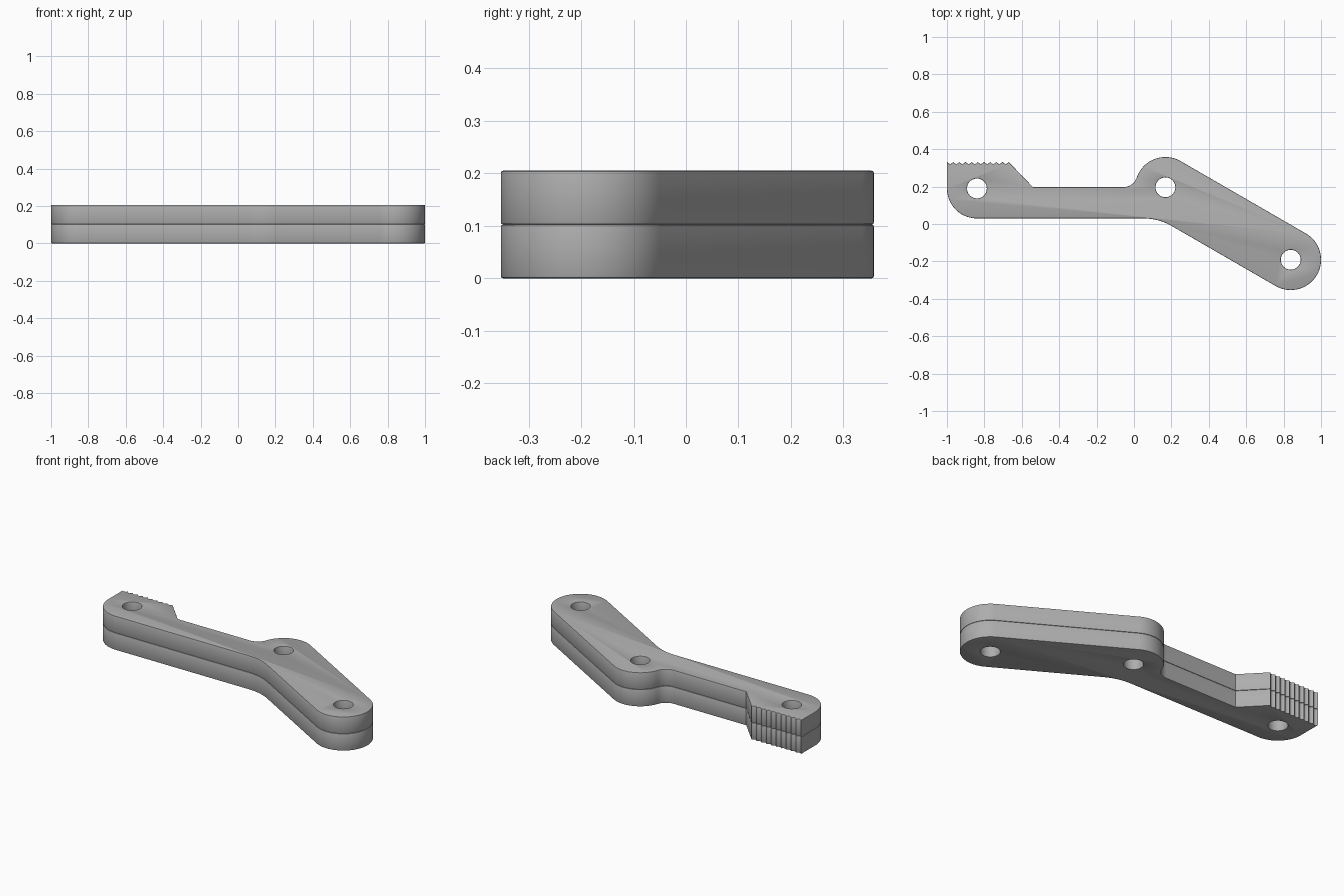
import bpy, bmesh
from math import sin, cos, pi, radians, atan2, hypot, sqrt

cube = bpy.data.objects.get("Cube")
if cube:
    bpy.data.objects.remove(cube)

GREY = (0.42, 0.42, 0.42, 1)
mat = bpy.data.materials.new("plain grey")
mat.use_nodes = True
mat.diffuse_color = GREY
mat.node_tree.nodes["Principled BSDF"].inputs["Base Color"].default_value = GREY

# Main dimensions
PIVOT, TIP, HEEL = (0.168, 0.196), (0.838, -0.191), (-0.84, 0.19)
R = 0.162                  # rounded end radius
HOLE = 0.053
ARM_LOW, ARM_TOP = 0.03, 0.197
PLATE, EDGE = 0.1025, 0.004


def arc(c, r, a0, a1, n=24):
    """Points on an arc, angles in degrees."""
    angles = [radians(a0 + (a1 - a0) * i / n) for i in range(n + 1)]
    return [(c[0] + r * cos(a), c[1] + r * sin(a)) for a in angles]


def outline():
    """Lever outline, counter-clockwise from the heel."""
    pts = arc(HEEL, HEEL[1] - ARM_LOW, 180, 270)
    # lower bend into the sloping arm
    slope_x = PIVOT[0] - R / 2
    slope_y = PIVOT[1] - R * cos(radians(30))
    corner_x = slope_x + (slope_y - ARM_LOW) / math_tan30
    bend = 0.3
    pts += arc((corner_x - bend * (2 - sqrt(3)), ARM_LOW - bend), bend, 90, 60, 8)
    # rounded tip and pivot boss
    pts += arc(TIP, R, -120, 60, 40)
    fillet = 0.077
    dx = sqrt((fillet + R) ** 2 - (ARM_TOP + fillet - PIVOT[1]) ** 2)
    centre = (PIVOT[0] - dx, ARM_TOP + fillet)
    ang = atan2(centre[1] - PIVOT[1], -dx) * 180 / pi
    pts += arc(PIVOT, R, 60, ang, 24)
    pts += arc(centre, fillet, ang - 180, -90, 12)[1:]
    # ramp up to the serrated pad
    pts.append((-0.54, ARM_TOP))
    teeth, x0, x1, steps = 10, -0.67, -1.0, 6
    for i in range(teeth * steps + 1):
        t = i / (teeth * steps)
        pts.append((x0 + (x1 - x0) * t, 0.332 - 0.011 * abs(sin(pi * teeth * t))))
    return pts


math_tan30 = 1 / sqrt(3)


def plate(name, z):
    """Extruded plate with three holes and softened rims."""
    curve = bpy.data.curves.new(name + "_profile", "CURVE")
    curve.dimensions = "2D"
    curve.fill_mode = "BOTH"
    curve.bevel_depth = EDGE
    curve.bevel_resolution = 1
    curve.offset = -EDGE
    curve.extrude = PLATE / 2 - EDGE
    loops = [outline()] + [arc(c, HOLE, 0, 360, 40)[:-1] for c in (HEEL, PIVOT, TIP)]
    for loop in loops:
        s = curve.splines.new("POLY")
        s.points.add(len(loop) - 1)
        for p, (x, y) in zip(s.points, loop):
            p.co = (x, y, 0, 1)
        s.use_cyclic_u = True
    temp = bpy.data.objects.new(name + "_curve", curve)
    bpy.context.scene.collection.objects.link(temp)
    deps = bpy.context.evaluated_depsgraph_get()
    mesh = bpy.data.meshes.new_from_object(temp.evaluated_get(deps))
    bpy.data.objects.remove(temp)

    bm = bmesh.new()
    bm.from_mesh(mesh)
    bmesh.ops.remove_doubles(bm, verts=bm.verts, dist=0.0002)
    bmesh.ops.recalc_face_normals(bm, faces=bm.faces)
    bm.to_mesh(mesh)
    bm.free()
    mesh.materials.clear()
    mesh.materials.append(mat)
    obj = bpy.data.objects.new(name, mesh)
    obj.location.z = z
    bpy.context.scene.collection.objects.link(obj)
    bpy.ops.object.select_all(action="DESELECT")
    obj.select_set(True)
    bpy.context.view_layer.objects.active = obj
    bpy.ops.object.shade_smooth_by_angle(angle=radians(30))


plate("lower_plate", PLATE / 2)
plate("upper_plate", PLATE * 1.5)
